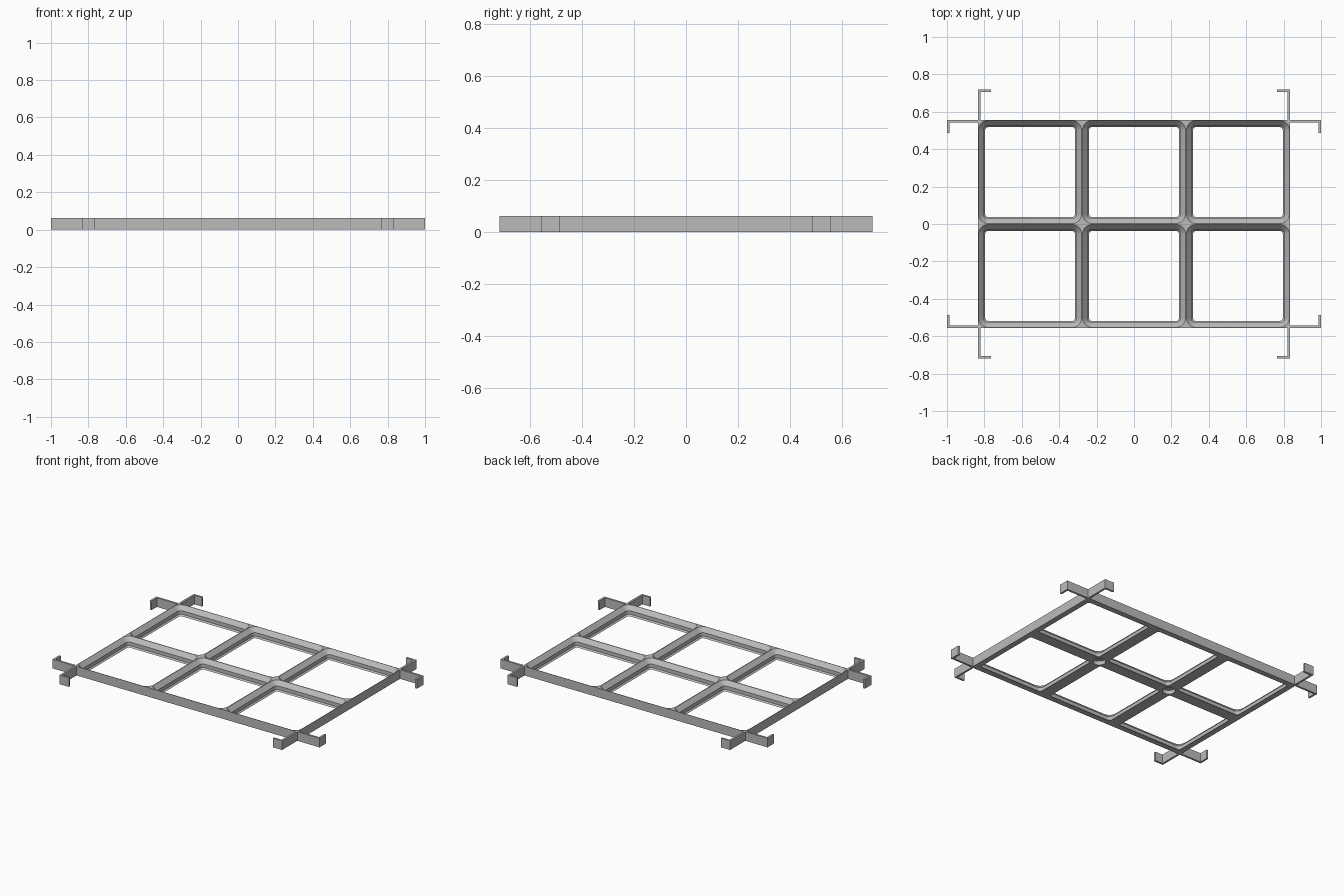
import bpy, bmesh, math

if "Cube" in bpy.data.objects:
    bpy.data.objects.remove(bpy.data.objects["Cube"])

MM = 2 / 151.2            # working unit: one millimetre
CELL, H = 42 * MM, 4.65 * MM
COLS, ROWS = 3, 2
HX, HY = COLS * CELL / 2, ROWS * CELL / 2

grey = bpy.data.materials.new("grey plastic")
grey.diffuse_color = (0.5, 0.5, 0.5, 1)
grey.use_nodes = True
grey.node_tree.nodes["Principled BSDF"].inputs["Base Color"].default_value = grey.diffuse_color


def finish(name, bm):
    bmesh.ops.remove_doubles(bm, verts=bm.verts, dist=1e-5)
    bmesh.ops.recalc_face_normals(bm, faces=bm.faces)
    me = bpy.data.meshes.new(name)
    bm.to_mesh(me)
    bm.free()
    me.materials.append(grey)
    ob = bpy.data.objects.new(name, me)
    bpy.context.collection.objects.link(ob)
    return ob


def ring(bm, cx, cy, inset, radius, z, n=8):
    """Rounded square loop, n + 1 points per corner."""
    c = CELL / 2 - inset - radius
    pts = []
    for q in range(4):
        mid = math.radians(45 + 90 * q)
        ox, oy = math.copysign(c, math.cos(mid)), math.copysign(c, math.sin(mid))
        for i in range(n + 1):
            a = math.radians(90 * q + 90 * i / n)
            pts.append(bm.verts.new((cx + ox + radius * math.cos(a),
                                     cy + oy + radius * math.sin(a), z)))
    return pts


def square(bm, cx, cy, z, n=8):
    """Square loop whose corner vertices repeat to match ring()."""
    h = CELL / 2
    vs = [bm.verts.new((cx + sx * h, cy + sy * h, z))
          for sx, sy in ((1, 1), (-1, 1), (-1, -1), (1, -1))]
    return [v for v in vs for _ in range(n + 1)]


# Frame: each cell is lofted through a stepped, chamfered pocket profile
profile = [(0.2, 3.8, 4.65), (2.15, 1.85, 2.5), (2.15, 1.85, 0.7), (2.85, 1.15, 0)]
bm = bmesh.new()
for col in range(COLS):
    for row in range(ROWS):
        cx, cy = (col + 0.5) * CELL - HX, (row + 0.5) * CELL - HY
        loops = [square(bm, cx, cy, H)]
        loops += [ring(bm, cx, cy, i * MM, r * MM, z * MM) for i, r, z in profile]
        loops.append(square(bm, cx, cy, 0))
        for a, b in zip(loops, loops[1:]):
            for k in range(len(a)):
                j = (k + 1) % len(a)
                bm.faces.new(list(dict.fromkeys((a[k], a[j], b[j], b[k]))))
        # outer walls on the perimeter only
        t, u = loops[0][::9], loops[-1][::9]
        for k, outer in enumerate((row == ROWS - 1, col == 0, row == 0, col == COLS - 1)):
            if outer:
                j = (k + 1) % 4
                bm.faces.new((t[k], t[j], u[j], u[k]))
frame = finish("grid_frame", bm)

# Blind round holes under the inner crossings
for x in (-CELL / 2, CELL / 2):
    bm = bmesh.new()
    bmesh.ops.create_cone(bm, cap_ends=True, segments=32, radius1=3 * MM,
                          radius2=3 * MM, depth=4 * MM)
    bmesh.ops.translate(bm, verts=bm.verts, vec=(x, 0, 0))
    cutter = finish("hole_cutter", bm)
    cutter.hide_render = True
    cutter.hide_viewport = True
    mod = frame.modifiers.new("hole", 'BOOLEAN')
    mod.operation = 'DIFFERENCE'
    mod.solver = 'EXACT'
    mod.object = cutter

bpy.context.view_layer.objects.active = frame
frame.select_set(True)
bpy.ops.object.shade_smooth_by_angle(angle=math.radians(30))


def hook(name, outline):
    """Upright L-shaped strip from a plan outline."""
    bm = bmesh.new()
    lo = [bm.verts.new((x, y, 0)) for x, y in outline]
    hi = [bm.verts.new((x, y, H)) for x, y in outline]
    bm.faces.new(lo)
    bm.faces.new(hi)
    for k in range(len(lo)):
        j = (k + 1) % len(lo)
        bm.faces.new((lo[k], lo[j], hi[j], hi[k]))
    finish(name, bm)


# Corner hooks: one pair at each corner
T, REACH, TIP = 1.0 * MM, 0.163, 0.07
for sx in (-1, 1):
    for sy in (-1, 1):
        e = 1 - HX
        side = [(HX, HY), (HX + e, HY), (HX + e, HY - TIP), (HX + e - T, HY - TIP),
                (HX + e - T, HY - T), (HX, HY - T)]
        end = [(HX, HY), (HX, HY + REACH), (HX - TIP, HY + REACH),
               (HX - TIP, HY + REACH - T), (HX - T, HY + REACH - T), (HX - T, HY)]
        hook("side_hook", [(sx * x, sy * y) for x, y in side])
        hook("end_hook", [(sx * x, sy * y) for x, y in end])
